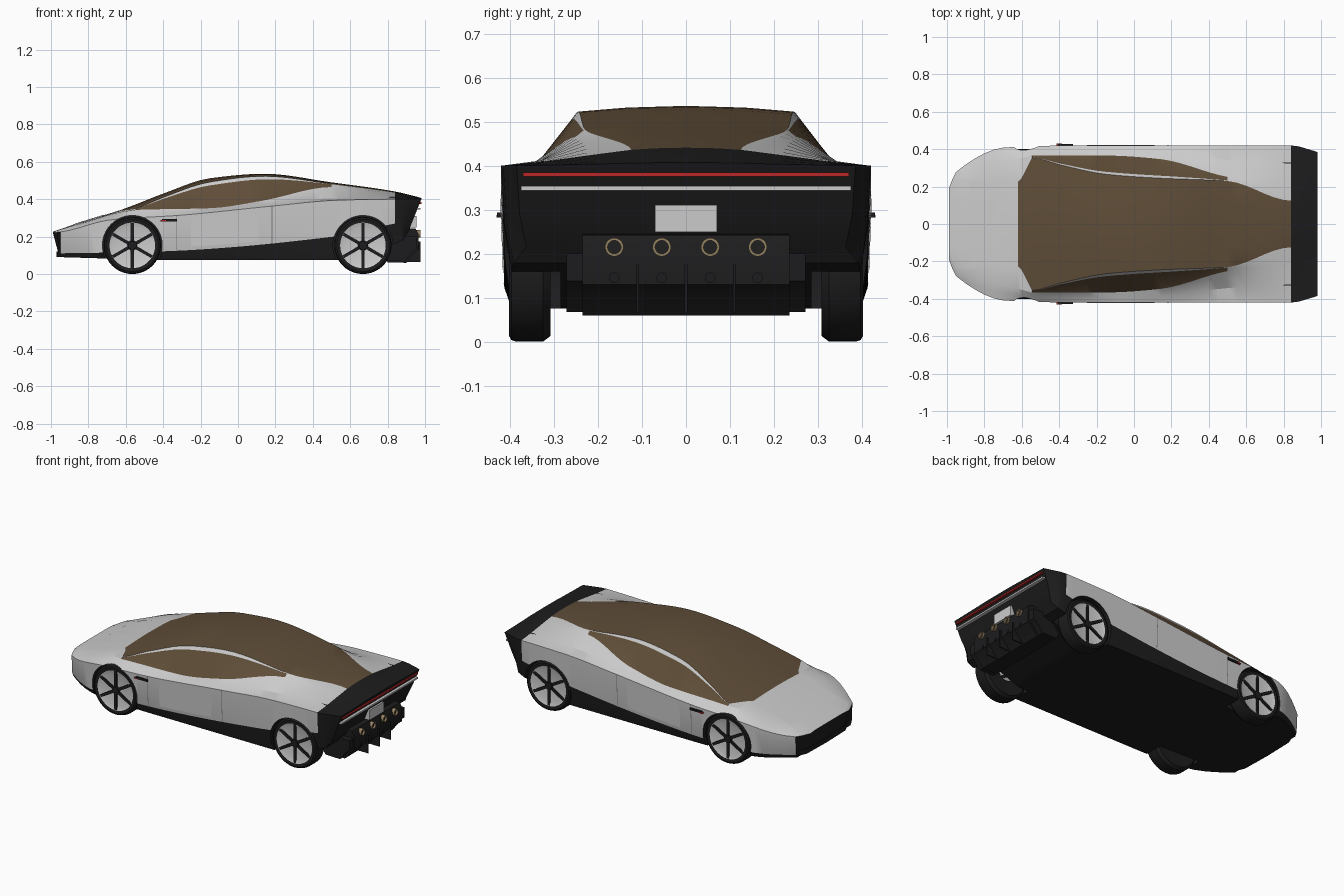
import bpy, bmesh, math
from mathutils import Matrix, Vector

if "Cube" in bpy.data.objects:
    bpy.data.objects.remove(bpy.data.objects["Cube"])


def mat(name, r, g, b):
    m = bpy.data.materials.new(name)
    m.diffuse_color = (r, g, b, 1)
    m.use_nodes = True
    m.node_tree.nodes["Principled BSDF"].inputs["Base Color"].default_value = m.diffuse_color
    return m


PAINT = mat("silver_paint", .68, .69, .71)
BLACK = mat("black_trim", .012, .012, .013)
GLASS = mat("bronze_glass", .115, .075, .04)
PANEL = mat("satin_panel", .55, .56, .56)
RED = mat("red_light", .5, .02, .02)
BRASS = mat("brass", .3, .22, .12)
SEAM = mat("seam", .2, .2, .2)

# Four guide curves along the car; every other line is derived from them
CREASE = [(-.99, .19, .222), (-.95, .28, .225), (-.68, .41, .29), (-.3, .42, .315),
          (.2, .42, .365), (.54, .42, .395), (.84, .42, .4), (.98, .385, .4)]
BELT = [(-.99, .17, .224), (-.95, .26, .233), (-.62, .345, .333), (-.545, .367, .343),
        (-.15, .366, .352), (.14, .347, .394), (.5, .252, .465), (.98, .19, .404)]
ROOF = [(-.99, .14, .226), (-.95, .24, .238), (-.62, .225, .338), (-.545, .355, .352), (-.4, .318, .41),
        (-.15, .266, .492), (.14, .245, .523), (.5, .23, .482), (.84, .125, .436), (.98, .13, .406)]
CENTRE = [(-.99, .227), (-.8, .29), (-.62, .345), (-.4, .43), (-.15, .512), (.14, .536),
          (.5, .49), (.84, .441), (.98, .407)]
PAINT_EDGE = [(-.99, .11), (-.44, .12), (.55, .205), (.84, .27), (.98, .29)]


def sample(keys, x):
    """Monotone cubic through the keys."""
    n = len(keys)
    i = max(0, min(n - 2, sum(k[0] <= x for k in keys) - 1))
    h = keys[i + 1][0] - keys[i][0]
    t = (x - keys[i][0]) / h
    out = []
    for c in range(1, len(keys[0])):
        d = [(b[c] - a[c]) / (b[0] - a[0]) for a, b in zip(keys, keys[1:])]

        def slope(k):
            if k == 0 or k == n - 1:
                return d[min(k, n - 2)]
            a, b = d[k - 1], d[k]
            return 0 if a * b <= 0 else 2 * a * b / (a + b)
        e = t * t * (3 - 2 * t)
        out.append(keys[i][c] * (1 - e) + keys[i + 1][c] * e
                   + h * t * (1 - t) * ((1 - t) * slope(i) - t * slope(i + 1)))
    return out


def section(x):
    """Half section (y, z), bottom centre round to top centre."""
    crease, belt, roof = (Vector(sample(k, x)) for k in (CREASE, BELT, ROOF))
    top = sample(CENTRE, x)[0]
    low = Vector((crease[0] - .007, sample(PAINT_EDGE, x)[0]))
    zb = .075 + .03 * max(0, -x - .44) + .37 * max(0, x - .6)
    deck = crease.lerp(belt, .46) - Vector((0, .022 * math.exp(-((x - .5) / .22) ** 2)))
    crown = Vector((roof[0] * .55, top - (top - roof[1]) * .3))
    return [Vector((0, zb)), Vector((low[0] * .96, zb)), low, crease, deck, belt,
            roof.lerp(belt, .13), roof, crown, Vector((0, top))]


def smooth(ob, angle):
    bpy.ops.object.select_all(action='DESELECT')
    ob.select_set(True)
    bpy.context.view_layer.objects.active = ob
    bpy.ops.object.shade_smooth_by_angle(angle=math.radians(angle))


def finish(name, bm, mats, angle=30):
    bmesh.ops.recalc_face_normals(bm, faces=bm.faces)
    me = bpy.data.meshes.new(name)
    bm.to_mesh(me)
    bm.free()
    ob = bpy.data.objects.new(name, me)
    bpy.context.collection.objects.link(ob)
    for m in mats:
        me.materials.append(m)
    if angle:
        smooth(ob, angle)
    return ob


def box(name, c, s, m):
    bm = bmesh.new()
    bmesh.ops.create_cube(bm, size=1, matrix=Matrix.Translation(c) @ Matrix.Diagonal((*s, 1)))
    return finish(name, bm, [m])


def prism(name, pts, vec, m):
    """Extrude a closed outline along vec."""
    bm = bmesh.new()
    f = bm.faces.new([bm.verts.new(p) for p in pts])
    r = bmesh.ops.extrude_face_region(bm, geom=[f], use_keep_orig=True)
    bmesh.ops.translate(bm, vec=vec, verts=[v for v in r['geom'] if isinstance(v, bmesh.types.BMVert)])
    return finish(name, bm, [m])


def lathe(name, prof, centre, axis, m):
    """Spin a (radius, offset) profile about X or Y."""
    bm = bmesh.new()
    to_axis = Vector((0, 0, 1)).rotation_difference(Vector(axis)).to_matrix().to_4x4()
    vs = [bm.verts.new((r, 0, o)) for r, o in prof]
    es = [bm.edges.new(p) for p in zip(vs, vs[1:])]
    bmesh.ops.spin(bm, geom=vs + es, axis=(0, 0, 1), cent=(0, 0, 0), angle=math.tau, steps=40)
    bmesh.ops.remove_doubles(bm, verts=bm.verts, dist=1e-5)
    bmesh.ops.transform(bm, matrix=Matrix.Translation(centre) @ to_axis, verts=bm.verts)
    return finish(name, bm, [m])


# Body shell lofted along x
xs = sorted([-.99, -.97, -.95, -.62, -.545, .84, .88, .93, .98] + [i * .05 for i in range(-18, 17) if i != -11])


def lean(x, z):
    if x < -.96:
        return .03 * (z < .15)
    return -max(0, .4 - z) * (.4 if x > .97 else .2 if x > .92 else 0)


bm = bmesh.new()
rings = []
for x in xs:
    half = section(x)
    ring = half + [Vector((-p[0], p[1])) for p in half[-2:0:-1]]
    rings.append([bm.verts.new((x + lean(x, z), y, z)) for y, z in ring])
N = len(rings[0])
for i in range(len(xs) - 1):
    xm = (xs[i] + xs[i + 1]) / 2
    for k in range(N):
        f = bm.faces.new((rings[i][k], rings[i][(k + 1) % N], rings[i + 1][(k + 1) % N], rings[i + 1][k]))
        j = min(k, N - 1 - k)
        if j <= 1 or xm > .84 or (xm < -.95 and j == 2):
            f.material_index = 1
        elif (j == 5 and -.545 < xm < .5) or (j >= 7 and -.62 < xm < .84):
            f.material_index = 2
for r in (rings[0], rings[-1]):
    bm.faces.new(r).material_index = 1
body = finish("body_shell", bm, [PAINT, BLACK, GLASS], 0)

# Wheel arches cut into the shell
WHEELS = [(x, s) for x in (-.565, .668) for s in (1, -1)]
bm = bmesh.new()
for x, s in WHEELS:
    bmesh.ops.create_cone(bm, cap_ends=True, segments=64, radius1=.16, radius2=.16, depth=.2,
                          matrix=Matrix.Translation((x, s * .385, .153)) @ Matrix.Rotation(math.pi / 2, 4, 'X'))
for f in bm.faces:
    f.material_index = 1
cutter = finish("arch_cutter", bm, [PAINT, BLACK, GLASS], 0)
cutter.hide_render = True
cut = body.modifiers.new("arches", 'BOOLEAN')
cut.operation, cut.solver, cut.object = 'DIFFERENCE', 'EXACT', cutter
bpy.context.view_layer.objects.active = body
bpy.ops.object.modifier_apply(modifier="arches")
bpy.data.objects.remove(cutter)
smooth(body, 24)

# Wheels: tyre, pale disc, dark spokes and hub
for x, s in WHEELS:
    c, axis = (x, s * .355, .153), (0, s, 0)
    lathe("tyre", [(.122, .045), (.14, .047), (.149, .042), (.153, .03), (.153, -.03), (.14, -.047), (.05, -.045)],
          c, axis, BLACK)
    lathe("wheel_disc", [(0, .034), (.1, .036), (.124, .044)], c, axis, PANEL)
    lathe("hub", [(0, .046), (.022, .046), (.028, .03)], c, axis, BLACK)
    bm = bmesh.new()
    for k in range(6):
        m = (Matrix.Translation(c) @ Matrix.Rotation((k + .5) * math.pi / 3, 4, 'Y')
             @ Matrix.Translation((.07, s * .037, 0)) @ Matrix.Diagonal((.106, .012, .017, 1)))
        bmesh.ops.create_cube(bm, size=1, matrix=m)
    finish("spokes", bm, [BLACK])


def patch(name, x0, x1, a, ta, tb, m):
    """Thin panel lying on the shell between section points a and a+1, both sides."""
    bm = bmesh.new()
    for s in (1, -1):
        prev = None
        for x in [x0] + [x for x in xs if x0 < x < x1] + [x1]:
            p, q = section(x)[a:a + 2]
            n = Vector((q[1] - p[1], p[0] - q[0])).normalized() * .002
            cur = [bm.verts.new((x, s * v[0], v[1])) for v in (p.lerp(q, ta) + n, p.lerp(q, tb) + n)]
            if prev:
                bm.faces.new((prev[0], cur[0], cur[1], prev[1]))
            prev = cur
    finish(name, bm, [m])


# Door and hood panels, door seams
patch("door_panel", -.25, .11, 2, .1, .88, PANEL)
patch("hood_panel", -.88, -.72, 7, .1, 1, PANEL)
patch("hood_panel_middle", -.88, -.72, 8, 0, 1, PANEL)
for x in (-.33, .18):
    patch("door_seam", x, x + .004, 2, 0, 1, SEAM)

# Front splitter, side cameras and tail slots
plan = [(-.97, 0), (-.965, .19), (-.93, .27), (-.82, .34), (-.72, .37)]
prism("front_splitter", [(x, y, .09) for x, y in plan + [(x, -y) for x, y in plan[:0:-1]]], (0, 0, .03), BLACK)
for s in (1, -1):
    box("side_camera", (-.365, s * .421, .288), (.08, .016, .012), BLACK)
    box("side_marker", (-.4, s * .423, .285), (.03, .016, .006), RED)
    box("tail_slot", (.8, s * .325, .409), (.09, .005, .004), BLACK)

# Tail lights, trim strip and plate
box("tail_light", (.968, 0, .38), (.026, .74, .009), RED)
box("tail_strip", (.965, 0, .349), (.024, .75, .01), PAINT)
box("plate_mount", (.93, 0, .28), (.05, .14, .062), PANEL)

# Diffuser with exhausts and fins
side = [(.78, .1), (.8, .062), (.9, .06), (.94, .11), (.965, .13), (.965, .215), (.95, .242), (.86, .25)]
prism("diffuser", [(x, -.235, z) for x, z in side], (0, .47, 0), BLACK)
prism("diffuser_lower", [(x - .008, -.272, min(z + .008, .2)) for x, z in side], (0, .544, 0), BLACK)
for y in (-.163, -.055, .055, .163):
    lathe("exhaust", [(.015, -.03), (.015, .012), (.021, .012), (.021, -.03)], (.965, y, .215), (1, 0, 0), BRASS)
    lathe("lower_vent", [(0, .004), (.012, .004), (.012, -.02)], (.965, y, .145), (1, 0, 0), BLACK)
for y in (-.11, 0, .11):
    box("diffuser_fin", (.93, y, .12), (.09, .006, .11), BLACK)
